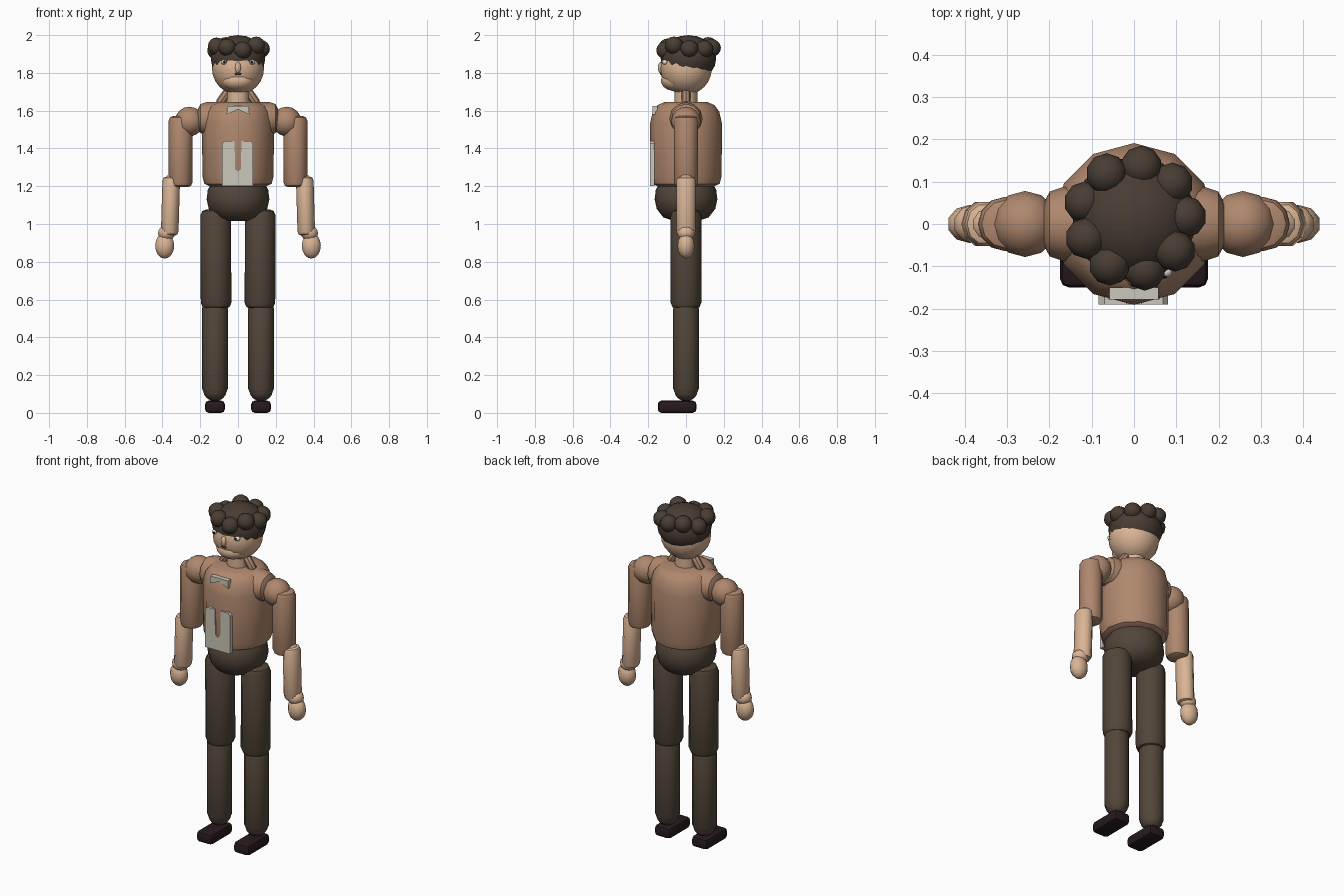
import bpy, bmesh, math
from mathutils import Vector

if "Cube" in bpy.data.objects:
    bpy.data.objects.remove(bpy.data.objects["Cube"])


def material(name, rgb):
    m = bpy.data.materials.new(name)
    m.diffuse_color = (*rgb, 1)
    m.use_nodes = True
    m.node_tree.nodes["Principled BSDF"].inputs["Base Color"].default_value = m.diffuse_color
    return m


SHIRT = material("tan shirt", (0.43, 0.245, 0.155))
SKIN = material("skin", (0.70, 0.46, 0.30))
TROUSER = material("brown trousers", (0.085, 0.061, 0.042))
HAIR = material("dark hair", (0.066, 0.047, 0.034))
SHOE = material("dark shoes", (0.02, 0.010, 0.012))
CLOTH = material("pale cloth", (0.60, 0.57, 0.49))
WHITE = material("eye white", (0.8, 0.78, 0.74))
DARK = material("pupil", (0.01, 0.008, 0.008))


def finish(name, bm, mat, angle=40):
    bmesh.ops.recalc_face_normals(bm, faces=bm.faces)
    me = bpy.data.meshes.new(name)
    bm.to_mesh(me)
    bm.free()
    me.materials.append(mat)
    ob = bpy.data.objects.new(name, me)
    bpy.context.collection.objects.link(ob)
    bpy.ops.object.select_all(action='DESELECT')
    ob.select_set(True)
    bpy.context.view_layer.objects.active = ob
    bpy.ops.object.shade_smooth_by_angle(angle=math.radians(angle))
    return ob


def lathe(name, profile, mat, segs=12, axis=None, origin=(0, 0, 0), flat=1.0):
    """Turn (radius, height) points about an axis through origin."""
    bm = bmesh.new()
    q = Vector((0, 0, 1)).rotation_difference(Vector(axis or (0, 0, 1)))
    rings = []
    for r, h in profile:
        ring = []
        for i in range(segs):
            a = 2 * math.pi * i / segs
            p = Vector((r * math.cos(a) * flat, r * math.sin(a), h))
            ring.append(bm.verts.new(q @ p + Vector(origin)))
        rings.append(ring)
    for a, b in zip(rings, rings[1:]):
        for i in range(segs):
            j = (i + 1) % segs
            bm.faces.new((a[i], a[j], b[j], b[i]))
    bm.faces.new(rings[0])
    bm.faces.new(rings[-1])
    return finish(name, bm, mat)


def limb(name, a, b, r, mat, segs=12, flat=1.0, edge=0.4):
    """Rod with softened ends."""
    d = Vector(b) - Vector(a)
    n, e = d.length, r * edge
    prof = [(r * .6, 0), (r * .88, e * .3), (r, e), (r, n - e), (r * .88, n - e * .3), (r * .6, n)]
    return lathe(name, prof, mat, segs, d, a, flat)


def ball(name, c, r, mat, u=12, v=8):
    bm = bmesh.new()
    bmesh.ops.create_uvsphere(bm, u_segments=u, v_segments=v, radius=1)
    bmesh.ops.scale(bm, vec=r if isinstance(r, tuple) else (r, r, r), verts=bm.verts)
    bmesh.ops.translate(bm, vec=c, verts=bm.verts)
    return finish(name, bm, mat, 60)


def plate(name, pts, y0, y1, mat):
    """Flat (x, z) outline given depth."""
    bm = bmesh.new()
    f = bm.faces.new([bm.verts.new((x, y0, z)) for x, z in pts])
    out = bmesh.ops.extrude_face_region(bm, geom=[f])
    bmesh.ops.translate(bm, vec=(0, y1 - y0, 0),
                        verts=[v for v in out["geom"] if isinstance(v, bmesh.types.BMVert)])
    return finish(name, bm, mat, 30)


# Torso, shoulder yoke, pelvis and neck
lathe("torso", [(.14, 1.195), (.178, 1.213), (.188, 1.25), (.191, 1.53),
                (.176, 1.595), (.15, 1.63), (.115, 1.645)], SHIRT)
limb("shoulder_yoke", (-.212, 0, 1.558), (.212, 0, 1.558), .087, SHIRT, edge=.5)
lathe("pelvis", [(.06, 1.015), (.12, 1.035), (.155, 1.08), (.166, 1.13),
                 (.16, 1.18), (.14, 1.22)], TROUSER)
limb("neck", (0, 0, 1.60), (0, 0, 1.72), .06, SKIN, edge=.1)

# Paired limbs
for side, s in (("left", 1), ("right", -1)):
    limb(side + "_collar", (s * .055, 0, 1.70), (s * .10, 0, 1.635), .024, SHIRT, 8)
    ball(side + "_shoulder", (s * .257, 0, 1.543), .078, SHIRT)
    limb(side + "_upper_arm", (s * .303, 0, 1.572), (s * .305, 0, 1.195), .064, SHIRT)
    ball(side + "_elbow", (s * .345, 0, 1.222), .046, SKIN, 10, 8)
    limb(side + "_forearm", (s * .353, 0, 1.25), (s * .362, 0, .94), .054, SKIN, 10, .86)
    ball(side + "_wrist", (s * .378, 0, .952), (.048, .046, .04), SKIN, 10, 8)
    ball(side + "_hand", (s * .388, 0, .885), (.053, .045, .068), SKIN, 10, 8)
    limb(side + "_thigh", (s * .118, 0, 1.078), (s * .116, 0, .55), .081, TROUSER)
    limb(side + "_shin", (s * .122, 0, .58), (s * .122, 0, .10), .068, TROUSER)
    ball(side + "_ankle", (s * .122, 0, .118), (.062, .062, .056), TROUSER)

    # Rounded shoe block
    bm = bmesh.new()
    bmesh.ops.create_cube(bm, size=1)
    bmesh.ops.scale(bm, vec=(.105, .205, .065), verts=bm.verts)
    bmesh.ops.translate(bm, vec=(s * .122, -.047, .0325), verts=bm.verts)
    bmesh.ops.bevel(bm, geom=bm.edges[:], offset=.02, segments=2, profile=.5, affect='EDGES')
    finish(side + "_shoe", bm, SHOE)

    # Eye with pupil
    ball(side + "_eye", (s * .075, -.112, 1.857), (.016, .014, .013), WHITE, 10, 8)
    ball(side + "_pupil", (s * .072, -.124, 1.857), (.007, .005, .008), DARK, 8, 6)

# Head, jaw, nose and mouth
ball("head", (0, 0, 1.825), (.138, .137, .14), SKIN, 16, 12)
ball("jaw", (0, -.055, 1.758), (.088, .078, .055), SKIN, 14, 10)
ball("nose", (0, -.134, 1.828), (.016, .015, .03), SKIN, 10, 8)
ball("mouth", (0, -.131, 1.795), (.018, .007, .007), HAIR, 8, 6)

# Hair cap and ring of curls
ball("hair_cap", (0, .013, 1.876), (.148, .147, .124), HAIR, 14, 10)
for i in range(9):
    a = math.radians(82 + 40 * i)
    ball("hair_curl_%d" % (i + 1),
         (.122 * math.cos(a), .013 + .124 * math.sin(a), 1.932 + .014 * math.sin(2.3 * i)),
         (.049, .049, .047), HAIR, 10, 8)

# Notched apron panel and small neck tie on the chest
plate("apron_panel", [(-.084, 1.2), (.08, 1.2), (.08, 1.425), (.068, 1.44), (.018, 1.44),
                      (.016, 1.29), (0, 1.278), (-.016, 1.29), (-.018, 1.44),
                      (-.07, 1.44), (-.084, 1.425)], -.190, -.166, CLOTH)
plate("neck_tie", [(-.06, 1.58), (-.03, 1.592), (0, 1.608), (.03, 1.592), (.06, 1.58),
                   (.058, 1.625), (-.058, 1.625)], -.178, -.15, CLOTH)
